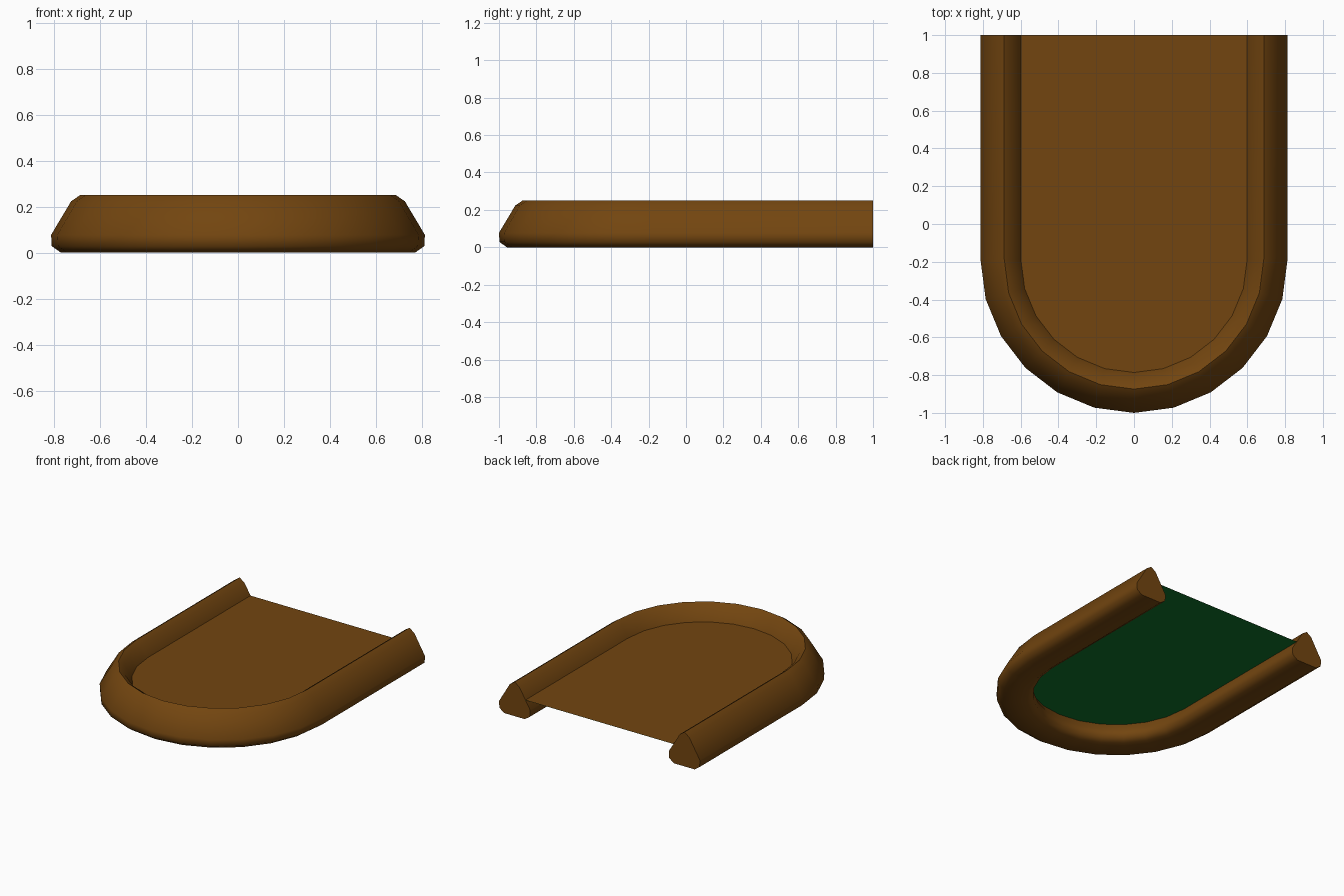
import bpy, bmesh, math

if "Cube" in bpy.data.objects:
    bpy.data.objects.remove(bpy.data.objects["Cube"])

CY, R, SEG, Z_FLOOR = -0.187, 0.687, 12, 0.14


def material(name, rgb):
    m = bpy.data.materials.new(name)
    m.diffuse_color = (*rgb, 1)
    m.use_nodes = True
    m.node_tree.nodes["Principled BSDF"].inputs["Base Color"].default_value = m.diffuse_color
    return m


brown = material("brown wood", (0.17, 0.06, 0.005))
green = material("green felt", (0.005, 0.17, 0.025))


def u_path(r):
    """U-shaped outline at distance r from the centre line."""
    pts = [(r, 1.0)]
    for i in range(SEG + 1):
        a = -math.pi * i / SEG
        pts.append((r * math.cos(a), CY + r * math.sin(a)))
    return pts + [(-r, 1.0)]


def finish(bm, name, mat):
    me = bpy.data.meshes.new(name)
    bm.to_mesh(me)
    bm.free()
    me.materials.append(mat)
    ob = bpy.data.objects.new(name, me)
    bpy.context.collection.objects.link(ob)
    return ob


# Rail: rounded triangular profile swept round the U
half = [(0.039, 0.223), (0.126, 0.077), (0.123, 0.028), (0.083, 0.0)]
profile = [(0, 0.25)] + half + [(-x, z) for x, z in reversed(half)]
bm = bmesh.new()
strips = [[bm.verts.new((x, y, z)) for x, y in u_path(R + d)] for d, z in profile]
n = len(strips)
for i in range(n):
    a, b = strips[i], strips[(i + 1) % n]
    for j in range(len(a) - 1):
        bm.faces.new((a[j], a[j + 1], b[j + 1], b[j]))
bm.faces.new([s[0] for s in strips])
bm.faces.new([s[-1] for s in strips])
bmesh.ops.recalc_face_normals(bm, faces=bm.faces)
rail = finish(bm, "rail", brown)
bpy.context.view_layer.objects.active = rail
rail.select_set(True)
bpy.ops.object.shade_smooth_by_angle(angle=math.radians(60))


# Floor: two thin sheets, brown above and green below
def sheet(name, z, mat, up):
    bm = bmesh.new()
    f = bm.faces.new([bm.verts.new((x, y, z)) for x, y in u_path(0.6)])
    f.normal_update()
    if (f.normal.z > 0) != up:
        f.normal_flip()
    return finish(bm, name, mat)


sheet("floor_top", Z_FLOOR + 0.001, brown, True)
sheet("floor_underside", Z_FLOOR, green, False)
